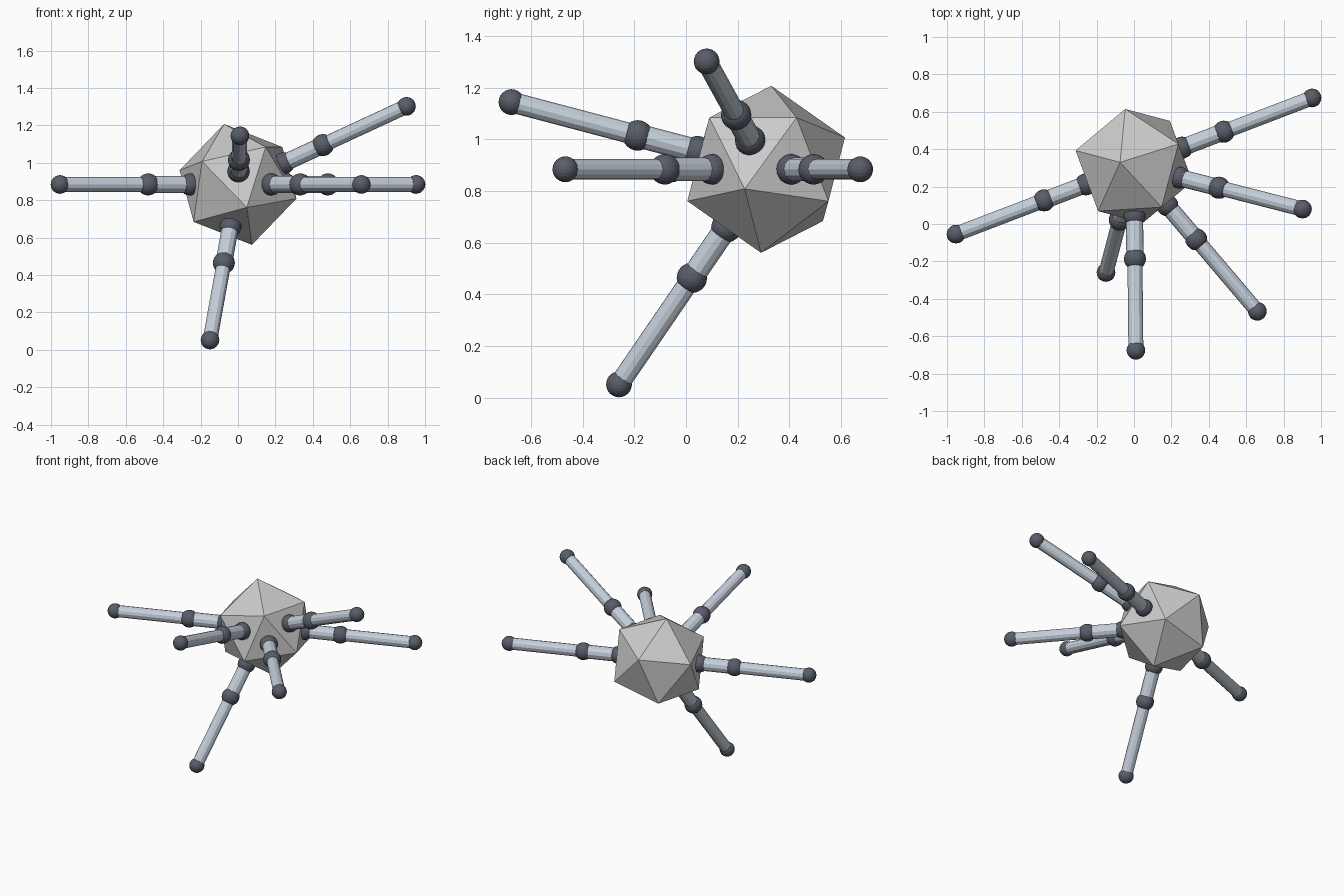
import bpy, bmesh
from mathutils import Vector, Matrix

if "Cube" in bpy.data.objects:
    bpy.data.objects.remove(bpy.data.objects["Cube"])

CENTRE = Vector((0, 0.31, 0.884))


def material(name, colour):
    m = bpy.data.materials.new(name)
    m.diffuse_color = (*colour, 1)
    m.use_nodes = True
    m.node_tree.nodes["Principled BSDF"].inputs["Base Color"].default_value = m.diffuse_color
    return m


STEEL = material("pale_steel", (0.56, 0.63, 0.71))
DARK = material("dark_joint", (0.10, 0.11, 0.14))


def finish(name, bm, mat=None):
    me = bpy.data.meshes.new(name)
    bm.to_mesh(me)
    bm.free()
    ob = bpy.data.objects.new(name, me)
    bpy.context.collection.objects.link(ob)
    if mat:
        me.materials.append(mat)
    return ob


def joint(name, pos, radius):
    bm = bmesh.new()
    bmesh.ops.create_icosphere(bm, subdivisions=3, radius=radius,
                               matrix=Matrix.Translation(pos))
    finish(name, bm, DARK)


def tube(name, a, b, radius):
    rot = (b - a).to_track_quat('Z', 'Y').to_matrix().to_4x4()
    bm = bmesh.new()
    bmesh.ops.create_cone(bm, cap_ends=True, segments=12, radius1=radius,
                          radius2=radius, depth=(b - a).length,
                          matrix=Matrix.Translation((a + b) / 2) @ rot)
    finish(name, bm, STEEL)


# Faceted core: icosahedron turned so one corner points along "up"
up = Vector((-0.0745, 0.02, 0.323)).normalized()
side = Vector((0.238, 0.118, 0.2))
side = (side - up * side.dot(up)).normalized()
turn = Matrix((side, up.cross(side), up)).transposed().to_4x4()
bm = bmesh.new()
bmesh.ops.create_icosphere(bm, subdivisions=1, radius=0.332,
                           matrix=Matrix.Translation(CENTRE) @ turn)
finish("core", bm)

# Six jointed arms radiating from the core
ARMS = {
    "upper_right": (0.90, -0.23, 0.417),
    "back_right": (0.952, 0.364, 0),
    "left": (-0.952, -0.364, 0),
    "front_right": (0.658, -0.775, 0),
    "front": (0.01, -0.985, 0.26),
    "lower": (-0.15, -0.57, -0.833),
}
for name, direction in ARMS.items():
    d = Vector(direction).normalized()
    root, elbow, tip = (CENTRE + d * r for r in (0.275, 0.514, 1.019))
    tube(name + "_inner_arm", root, elbow, 0.046)
    tube(name + "_outer_arm", elbow, tip, 0.040)
    joint(name + "_shoulder", root, 0.059)
    joint(name + "_elbow", elbow, 0.059)
    joint(name + "_tip", tip, 0.050)
